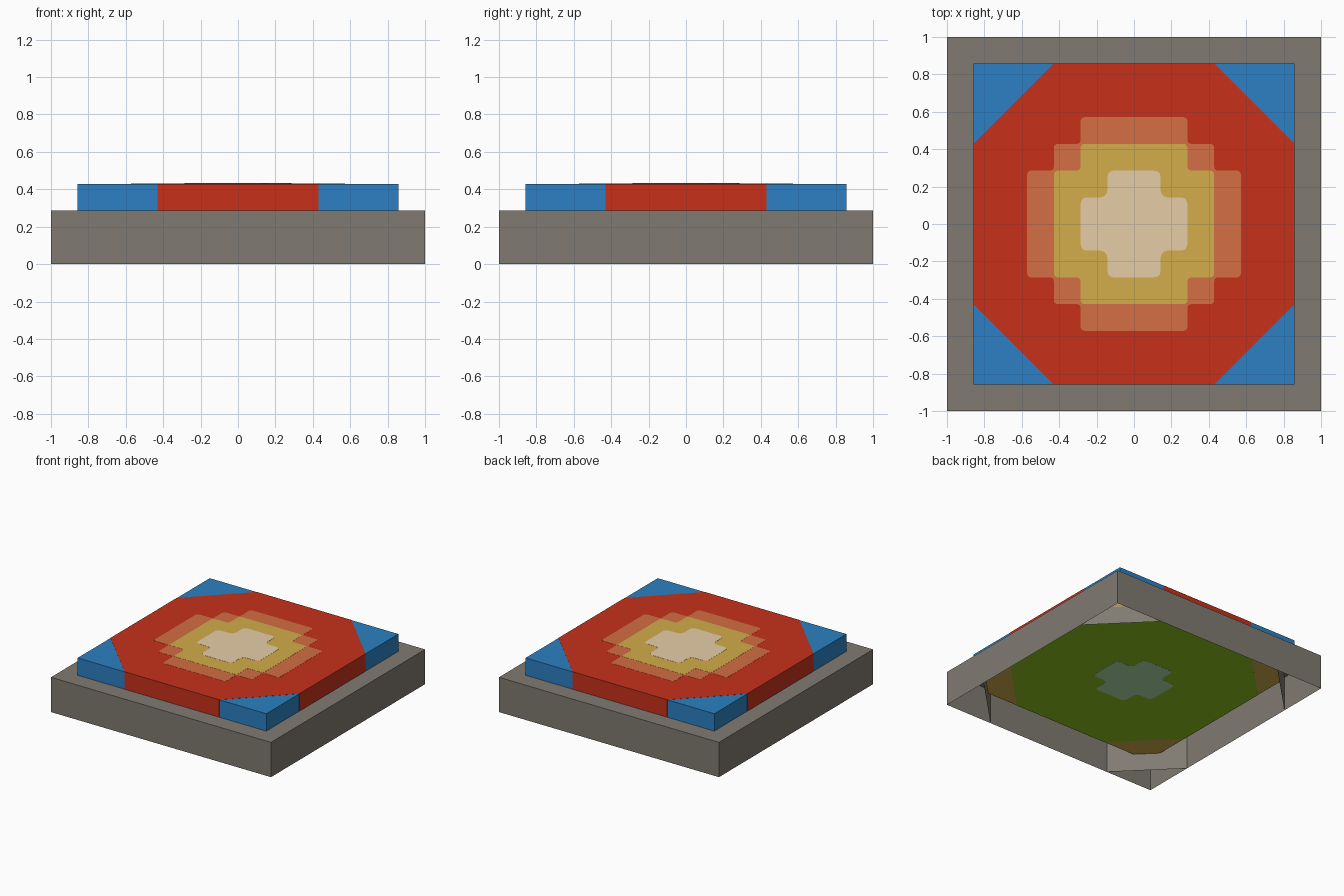
import bpy, bmesh

if "Cube" in bpy.data.objects:
    bpy.data.objects.remove(bpy.data.objects["Cube"])

U = 1 / 7          # grid step of the model


def mat(name, r, g, b):
    lin = [((c / 255 + 0.055) / 1.055) ** 2.4 for c in (r, g, b)]
    m = bpy.data.materials.new(name)
    m.diffuse_color = (*lin, 1)
    m.use_nodes = True
    m.node_tree.nodes["Principled BSDF"].inputs["Base Color"].default_value = m.diffuse_color
    return m


STONE = mat("grey stone", 128, 123, 114)
BLUE = mat("blue", 44, 128, 195)
RED = mat("red", 199, 49, 26)
ORANGE = mat("orange", 212, 111, 67)
YELLOW = mat("yellow", 212, 173, 76)
CREAM = mat("cream", 234, 207, 169)
GREEN = mat("green", 144, 198, 32)
SAGE = mat("sage", 178, 225, 172)


def finish(bm, name, material):
    me = bpy.data.meshes.new(name)
    bm.to_mesh(me)
    bm.free()
    me.materials.append(material)
    ob = bpy.data.objects.new(name, me)
    bpy.context.collection.objects.link(ob)
    return ob


def mirrored(quarter):
    """Repeat a first-quadrant outline (x axis side to y axis side) four times."""
    pts = []
    for k in range(4):
        for x, y in quarter:
            for _ in range(k):
                x, y = -y, x
            pts.append((x * U, y * U))
    return pts


def prism(name, quarter, z0, z1, material, bottom=True, rounding=0):
    bm = bmesh.new()
    base = bm.faces.new([bm.verts.new((x, y, z0)) for x, y in mirrored(quarter)])
    out = bmesh.ops.extrude_face_region(bm, geom=[base])
    top = [v for v in out["geom"] if isinstance(v, bmesh.types.BMVert)]
    bmesh.ops.translate(bm, verts=top, vec=(0, 0, z1 - z0))
    bmesh.ops.recalc_face_normals(bm, faces=bm.faces)
    if rounding:
        edges = [e for e in bm.edges
                 if abs(e.verts[0].co.z - e.verts[1].co.z) > 1e-6]
        bmesh.ops.bevel(bm, geom=edges, offset=rounding, segments=3,
                        profile=0.5, affect='EDGES')
    if not bottom:
        low = [f for f in bm.faces if all(abs(v.co.z - z0) < 1e-6 for v in f.verts)]
        bmesh.ops.delete(bm, geom=low, context='FACES_ONLY')
    return finish(bm, name, material)


def octagon(half, cut):
    return [(half, half - cut), (half - cut, half)]


# Hollow stone base, open below
prism("stone_base", [(7, 7)], 0, 2 * U, STONE, bottom=False)

# Upright panels across the inside corners of the base
bm = bmesh.new()
pts = mirrored(octagon(7, 3))
for i in range(0, 8, 2):
    (ax, ay), (bx, by) = pts[i], pts[i + 1]
    bm.faces.new([bm.verts.new(p) for p in
                  ((ax, ay, 0), (bx, by, 0), (bx, by, 2 * U), (ax, ay, 2 * U))])
finish(bm, "corner_panels", STONE)

# Layers hanging inside the base
prism("yellow_core", octagon(6, 1), U, 2 * U - 0.002, YELLOW)
prism("green_underside", octagon(6, 3), U - 0.001, U, GREEN)

# Raised slab and its red octagon, also reaching down the sides
prism("blue_slab", [(6, 6)], 2 * U, 3 * U, BLUE)
prism("red_octagon", octagon(6.007, 3), 2 * U, 3 * U + 0.001, RED)

# Stepped, slightly rounded patches on the top and one underneath
plus = [(2, 1), (1, 1), (1, 2)]
broad = [(3, 2), (2, 2), (2, 3)]
steps = [(4, 2), (3, 2), (3, 3), (2, 3), (2, 4)]
T = 3 * U
prism("orange_patch", steps, T, T + 0.002, ORANGE, rounding=0.02)
prism("yellow_patch", broad, T, T + 0.003, YELLOW, rounding=0.02)
prism("cream_patch", plus, T, T + 0.004, CREAM, rounding=0.035)
prism("sage_patch", plus, U - 0.002, U, SAGE, rounding=0.035)
